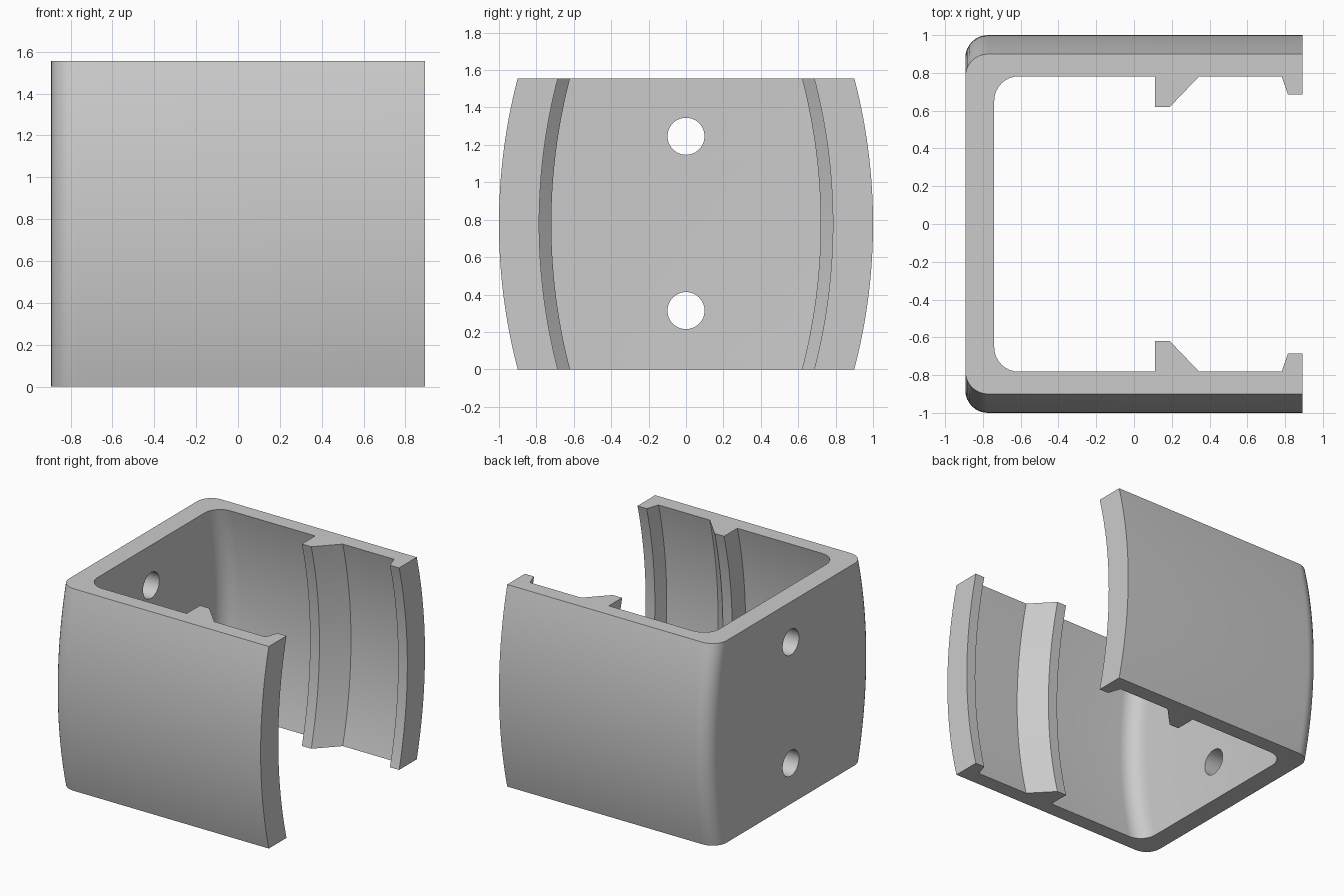
import bpy, bmesh, math
from mathutils import Matrix

if "Cube" in bpy.data.objects:
    bpy.data.objects.remove(bpy.data.objects["Cube"])

H, BOW, X = 1.556, 0.1, 0.893
LAYERS, STEPS = 32, 8
R = ((H / 2) ** 2 + BOW ** 2) / (2 * BOW)


def bulge(z):
    """Outward shift of the side arms at height z (circular arc)."""
    return math.sqrt(R * R - (z - H / 2) ** 2) - (R - BOW)


def corner(cx, cy, r, a0, a1):
    return [(cx + r * math.cos(math.radians(a0 + (a1 - a0) * i / STEPS)),
             cy + r * math.sin(math.radians(a0 + (a1 - a0) * i / STEPS)))
            for i in range(STEPS + 1)]


# Half of the C section: outer corner, open end, lip, catch, inner corner
half = corner(-X + 0.12, 0.78, 0.12, 180, 90)
half += [(X, 0.90), (X, 0.685), (0.815, 0.685), (0.782, 0.782),
         (0.345, 0.782), (0.19, 0.62), (0.11, 0.62), (0.11, 0.782)]
half += corner(-0.74 + 0.13, 0.652, 0.13, 90, 180)
section = half + [(x, -y) for x, y in reversed(half)]

# Clip body: section stacked in layers, arms bowed outward at mid height
bm = bmesh.new()
rings = []
for k in range(LAYERS + 1):
    z = H * k / LAYERS
    rings.append([bm.verts.new((x, y + math.copysign(bulge(z), y), z))
                  for x, y in section])
n = len(section)
for a, b in zip(rings, rings[1:]):
    for i in range(n):
        j = (i + 1) % n
        bm.faces.new((a[i], a[j], b[j], b[i]))
bm.faces.new(rings[0])
bm.faces.new(rings[-1])
bmesh.ops.recalc_face_normals(bm, faces=bm.faces)
mesh = bpy.data.meshes.new("clip_body")
bm.to_mesh(mesh)
bm.free()
body = bpy.data.objects.new("clip_body", mesh)
bpy.context.collection.objects.link(body)

grey = bpy.data.materials.new("light grey")
grey.diffuse_color = (0.6, 0.6, 0.6, 1)
grey.use_nodes = True
grey.node_tree.nodes["Principled BSDF"].inputs["Base Color"].default_value = grey.diffuse_color
mesh.materials.append(grey)

# Two screw holes through the back wall
bm = bmesh.new()
for z in (0.314, 1.246):
    bmesh.ops.create_cone(
        bm, cap_ends=True, segments=48, radius1=0.099, radius2=0.099, depth=0.5,
        matrix=Matrix.Translation((-0.82, 0, z)) @ Matrix.Rotation(math.pi / 2, 4, 'Y'))
cut_mesh = bpy.data.meshes.new("hole_cutter")
bm.to_mesh(cut_mesh)
bm.free()
cut_mesh.materials.append(grey)
cutter = bpy.data.objects.new("hole_cutter", cut_mesh)
bpy.context.collection.objects.link(cutter)

bpy.context.view_layer.objects.active = body
body.select_set(True)
mod = body.modifiers.new("screw_holes", 'BOOLEAN')
mod.operation = 'DIFFERENCE'
mod.solver = 'EXACT'
mod.object = cutter
bpy.ops.object.modifier_apply(modifier=mod.name)
bpy.data.objects.remove(cutter)
bpy.ops.object.shade_smooth_by_angle(angle=math.radians(30))
